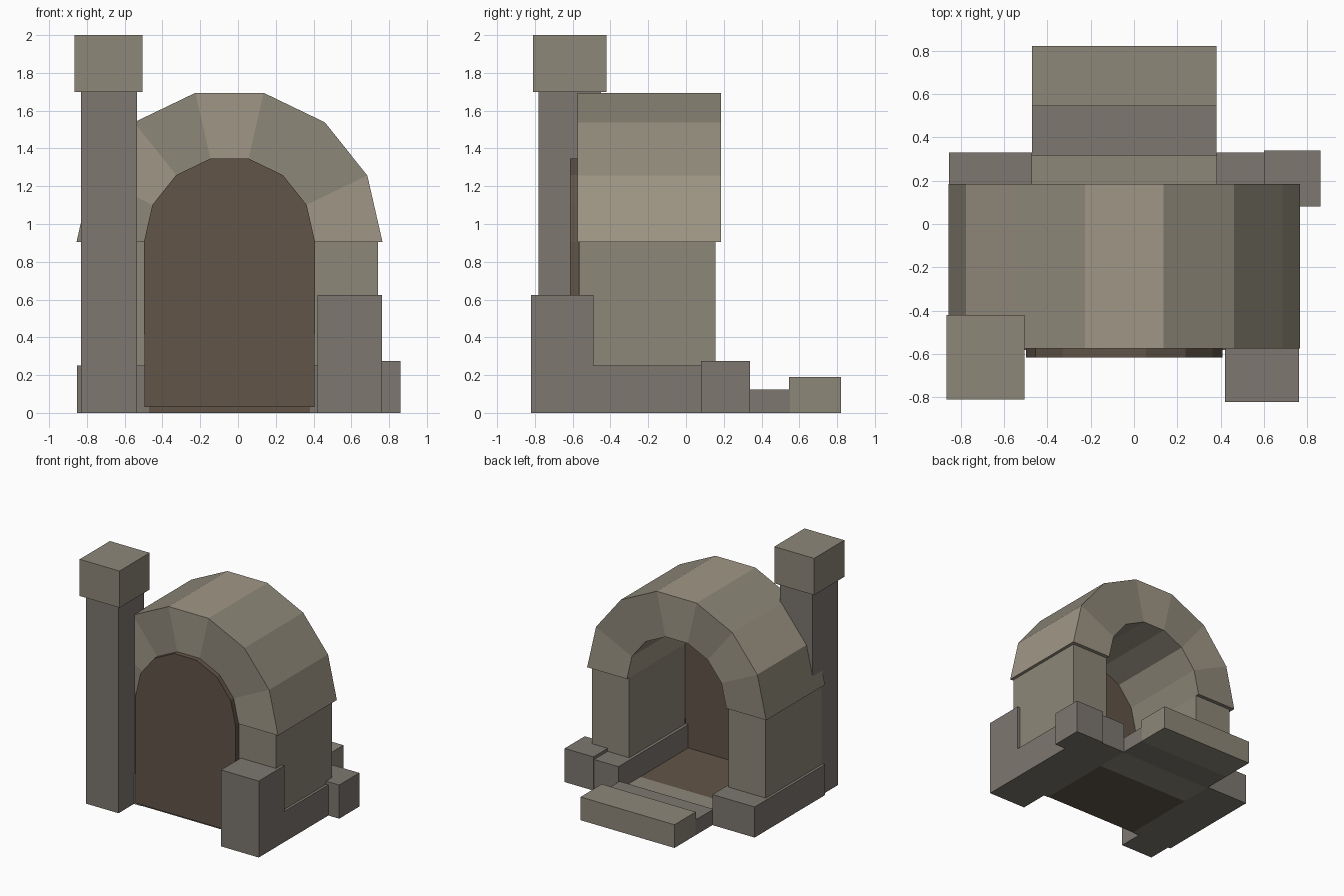
import bpy, bmesh, math

if "Cube" in bpy.data.objects:
    bpy.data.objects.remove(bpy.data.objects["Cube"])


def material(name, rgb):
    m = bpy.data.materials.new(name)
    m.diffuse_color = (*rgb, 1)
    m.use_nodes = True
    m.node_tree.nodes["Principled BSDF"].inputs["Base Color"].default_value = m.diffuse_color
    return m


LIGHT = material("light_stone", (0.35, 0.31, 0.24))
TAN = material("tan_stone", (0.27, 0.245, 0.19))
GREY = material("grey_stone", (0.205, 0.185, 0.16))
DARK = material("dark_brown", (0.12, 0.09, 0.065))


def prism(name, profile, y0, y1, mat):
    """Extrude an x-z outline along y."""
    bm = bmesh.new()
    face = bm.faces.new([bm.verts.new((x, y0, z)) for x, z in profile])
    ext = bmesh.ops.extrude_face_region(bm, geom=[face])
    for v in ext["geom"]:
        if isinstance(v, bmesh.types.BMVert):
            v.co.y = y1
    bmesh.ops.recalc_face_normals(bm, faces=bm.faces)
    mesh = bpy.data.meshes.new(name)
    bm.to_mesh(mesh)
    bm.free()
    mesh.materials.append(mat)
    ob = bpy.data.objects.new(name, mesh)
    bpy.context.collection.objects.link(ob)
    return ob


def block(name, x, y, z, mat):
    return prism(name, [(x[0], z[0]), (x[1], z[0]), (x[1], z[1]), (x[0], z[1])], *y, mat)


CX, SPRING = -0.045, 0.905      # arch centre line and springing height
R_OUT, R_IN, STONES = 0.81, 0.45, 7


def arc(r, i):
    a = math.pi * i / STONES
    return CX + r * math.cos(a), SPRING + r * math.sin(a)


# Wedge stones of the arch
tones = [LIGHT, TAN, TAN, LIGHT, TAN, LIGHT, TAN]
for i, tone in enumerate(tones):
    prism(f"arch_stone_{i + 1}",
          [arc(R_IN, i), arc(R_OUT, i), arc(R_OUT, i + 1), arc(R_IN, i + 1)],
          -0.575, 0.185, tone)

# Jambs and plinths on both sides of the opening
for side, s in (("left", -1), ("right", 1)):
    def span(a, b):
        return sorted((CX + s * a, CX + s * b))
    block(f"{side}_jamb", span(0.45, 0.785), (-0.565, 0.155), (0.2, SPRING), TAN)
    block(f"{side}_plinth", span(0.425, 0.807), (-0.58, 0.33), (0, 0.25), GREY)

# Dark door panel closing the front of the arch
door = [(CX - R_IN, 0.03), (CX + R_IN, 0.03)] + [arc(R_IN + 0.003, i) for i in range(STONES + 1)]
prism("door_panel", door, -0.615, -0.57, DARK)

# Sunken floor and steps rising to the back
block("floor", (-0.475, 0.38), (-0.575, 0.05), (0, 0.06), DARK)
block("step_1", (-0.47, 0.38), (0.05, 0.32), (0, 0.06), TAN)
block("step_2", (-0.47, 0.38), (0.315, 0.55), (0, 0.125), GREY)
block("step_3", (-0.47, 0.38), (0.545, 0.82), (0, 0.19), TAN)

# Tall pillar with cap, broken pillar stump and loose stone
block("pillar", (-0.83, -0.535), (-0.78, -0.45), (0, 1.7), GREY)
block("pillar_cap", (-0.865, -0.505), (-0.81, -0.42), (1.7, 2.0), TAN)
block("pillar_stump", (0.42, 0.762), (-0.82, -0.49), (0, 0.625), GREY)
block("corner_stone", (0.6, 0.86), (0.08, 0.34), (0, 0.275), GREY)
